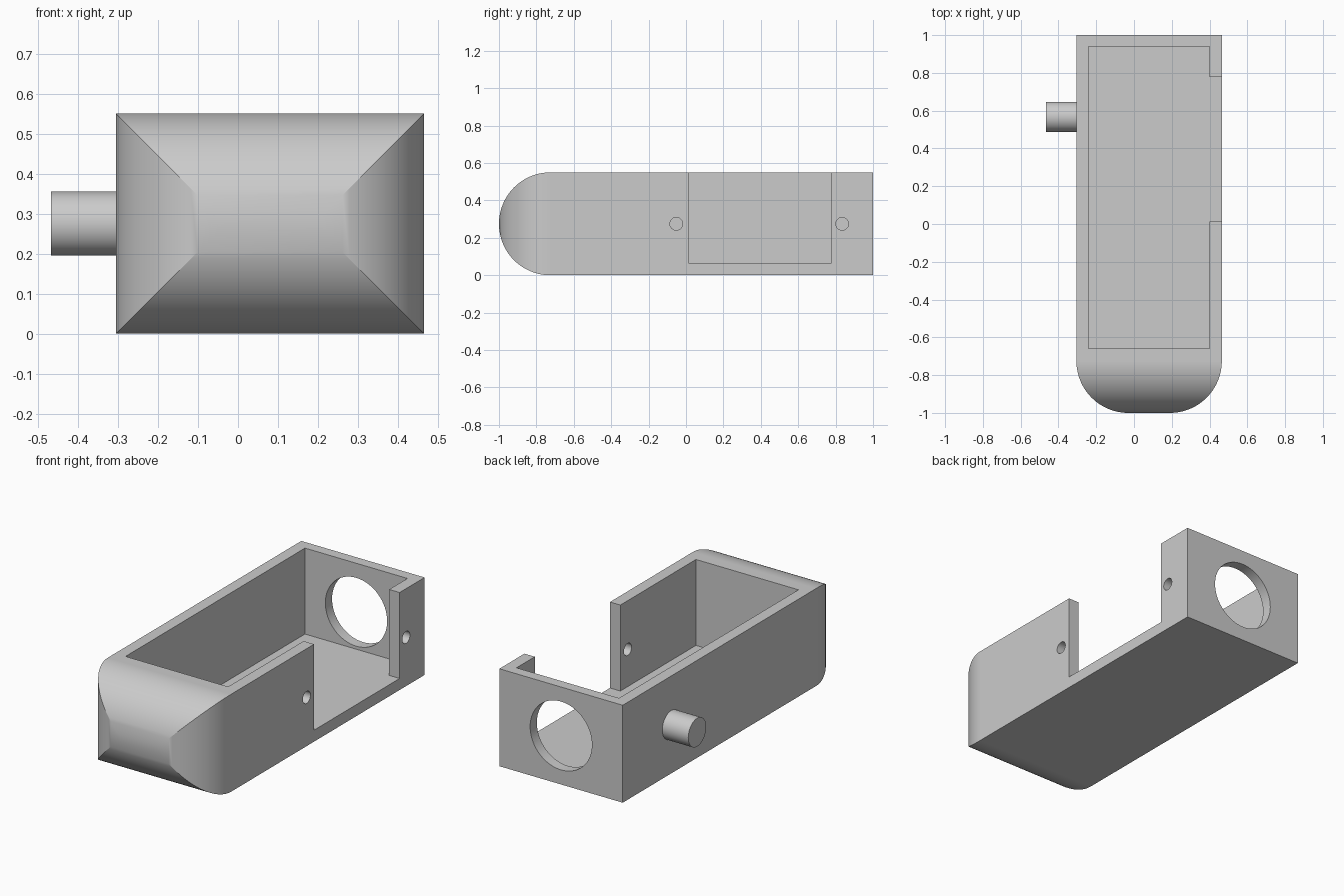
import bpy, bmesh
from math import sin, cos, pi, radians
from mathutils import Matrix, Vector

if "Cube" in bpy.data.objects:
    bpy.data.objects.remove(bpy.data.objects["Cube"], do_unlink=True)

grey = bpy.data.materials.new("light grey")
grey.use_nodes = True
colour = (0.6, 0.6, 0.6, 1)
grey.diffuse_color = colour
grey.node_tree.nodes["Principled BSDF"].inputs["Base Color"].default_value = colour

# Main dimensions
LEFT, RIGHT, HEIGHT, WALL = 0.465, -0.305, 0.55, 0.065
MID_X, MID_Z, R = (LEFT + RIGHT) / 2, HEIGHT / 2, HEIGHT / 2


def finish(name, bm):
    bmesh.ops.recalc_face_normals(bm, faces=bm.faces)
    mesh = bpy.data.meshes.new(name)
    bm.to_mesh(mesh)
    bm.free()
    mesh.materials.append(grey)
    obj = bpy.data.objects.new(name, mesh)
    bpy.context.collection.objects.link(obj)
    return obj


def box(name, x0, x1, y0, y1, z0, z1):
    bm = bmesh.new()
    size = Matrix.Diagonal((x1 - x0, y1 - y0, z1 - z0, 1))
    place = Matrix.Translation(((x0 + x1) / 2, (y0 + y1) / 2, (z0 + z1) / 2))
    bmesh.ops.create_cube(bm, size=1, matrix=place @ size)
    return finish(name, bm)


def cylinder(name, centre, radius, length, axis):
    bm = bmesh.new()
    turn = Vector((0, 0, 1)).rotation_difference(Vector(axis)).to_matrix().to_4x4()
    bmesh.ops.create_cone(bm, cap_ends=True, segments=64, radius1=radius, radius2=radius,
                          depth=length, matrix=Matrix.Translation(centre) @ turn)
    return finish(name, bm)


def nose_prism(name, low, high, place, direction):
    """Prism whose front end is rounded by two quarter arcs."""
    steps = 24
    arc = [(R * (1 - cos(i * pi / 2 / steps)), R * (1 - sin(i * pi / 2 / steps)))
           for i in range(steps + 1)]
    pts = [(low, 1)] + [(low + a, b - 1) for a, b in arc]
    other = [(high - a, b - 1) for a, b in reversed(arc)]
    if abs(other[0][0] - pts[-1][0]) < 1e-5:
        other = other[1:]
    pts += other + [(high, 1)]
    bm = bmesh.new()
    face = bm.faces.new([bm.verts.new(place(a, y)) for a, y in pts])
    out = bmesh.ops.extrude_face_region(bm, geom=[face])
    moved = [v for v in out["geom"] if isinstance(v, bmesh.types.BMVert)]
    bmesh.ops.translate(bm, verts=moved, vec=direction)
    return finish(name, bm)


def boolean(target, tool, operation):
    mod = target.modifiers.new("cut", "BOOLEAN")
    mod.operation, mod.object, mod.solver = operation, tool, "EXACT"
    bpy.context.view_layer.objects.active = target
    bpy.ops.object.modifier_apply(modifier=mod.name)
    bpy.data.objects.remove(tool, do_unlink=True)


def smooth(obj):
    bpy.ops.object.select_all(action="DESELECT")
    obj.select_set(True)
    bpy.context.view_layer.objects.active = obj
    bpy.ops.object.shade_smooth_by_angle(angle=radians(20))
    mod = obj.modifiers.new("flat sides", "WEIGHTED_NORMAL")
    mod.keep_sharp = True


# Housing with a nose rounded in plan and in side profile
housing = nose_prism("housing", RIGHT, LEFT, lambda x, y: (x, y, -0.2), (0, 0, 1))
side = nose_prism("side_profile", 0, HEIGHT, lambda z, y: (-0.8, y, z), (1.6, 0, 0))
boolean(housing, side, "INTERSECT")

# Open cavity and the doorway in the left wall
boolean(housing, box("cavity", RIGHT + WALL, LEFT - WALL, -0.66, 0.94, WALL, 0.8), "DIFFERENCE")
boolean(housing, box("doorway", 0.3, 0.7, 0.014, 0.777, WALL, 0.8), "DIFFERENCE")

# Round port in the back wall and two screw holes beside the doorway
boolean(housing, cylinder("port", (MID_X, 1, MID_Z), 0.193, 0.3, (0, 1, 0)), "DIFFERENCE")
for y in (-0.052, 0.835):
    boolean(housing, cylinder("screw_hole", (LEFT, y, MID_Z), 0.034, 0.3, (1, 0, 0)), "DIFFERENCE")
smooth(housing)

# Pivot pin on the right wall
pin = cylinder("pivot_pin", (-0.377, 0.567, MID_Z), 0.08, 0.18, (1, 0, 0))
smooth(pin)
